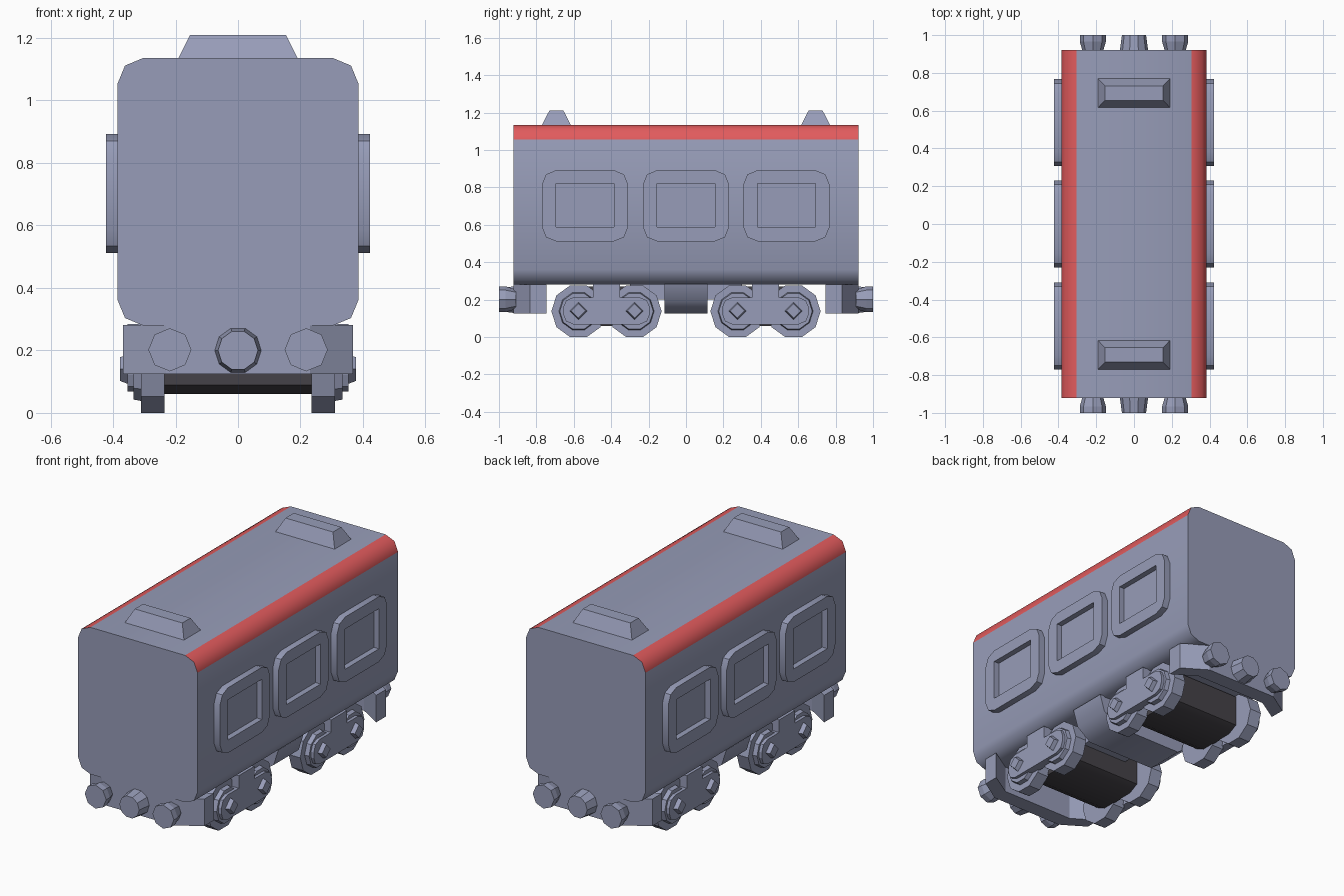
import bpy, bmesh, math

cube = bpy.data.objects.get("Cube")
if cube:
    bpy.data.objects.remove(cube, do_unlink=True)


def material(name, rgb):
    m = bpy.data.materials.new(name)
    m.use_nodes = True
    m.diffuse_color = (*rgb, 1)
    m.node_tree.nodes["Principled BSDF"].inputs["Base Color"].default_value = (*rgb, 1)
    return m


GREY = material("blue grey", (0.31, 0.335, 0.48))
RED = material("red", (0.76, 0.105, 0.11))
DARK = material("dark grey", (0.06, 0.055, 0.065))


def place(points, axis, at):
    """Put a flat outline on the plane across the axis."""
    if axis == "x":
        return [(at, u, v) for u, v in points]
    if axis == "y":
        return [(u, at, v) for u, v in points]
    return [(u, v, at) for u, v in points]


def loft(name, axis, rings, mat, smooth=0):
    """Capped skin through (outline, position) rings of equal count."""
    bm = bmesh.new()
    loops = [[bm.verts.new(p) for p in place(pts, axis, at)] for pts, at in rings]
    for a, b in zip(loops, loops[1:]):
        for i in range(len(a)):
            j = (i + 1) % len(a)
            bm.faces.new((a[i], a[j], b[j], b[i]))
    bm.faces.new(loops[0])
    bm.faces.new(loops[-1])
    bmesh.ops.remove_doubles(bm, verts=bm.verts, dist=0.0001)
    bmesh.ops.recalc_face_normals(bm, faces=bm.faces)
    mesh = bpy.data.meshes.new(name)
    bm.to_mesh(mesh)
    bm.free()
    mesh.materials.append(mat)
    if smooth:
        mesh.shade_smooth()
        mesh.set_sharp_from_angle(angle=math.radians(smooth))
    obj = bpy.data.objects.new(name, mesh)
    bpy.context.collection.objects.link(obj)
    return obj


def rounded(cu, cv, w, h, r):
    """Rectangle of half sizes w, h with two-segment corners."""
    pts = []
    for k, (su, sv) in enumerate([(1, 1), (-1, 1), (-1, -1), (1, -1)]):
        for s in range(3):
            a = math.pi / 2 * (k + s / 2)
            pts.append((cu + su * (w - r) + r * math.cos(a),
                        cv + sv * (h - r) + r * math.sin(a)))
    return pts


def ngon(cu, cv, r, n, turn=0.0):
    return [(cu + r * math.cos(turn + math.tau * i / n),
             cv + r * math.sin(turn + math.tau * i / n)) for i in range(n)]


def box(name, x, y, z, mat=GREY):
    return loft(name, "z", [([(x[0], y[0]), (x[1], y[0]), (x[1], y[1]), (x[0], y[1])], h)
                            for h in z], mat)


# Body shell with red roof edges
shell = rounded(0, 0.7075, 0.385, 0.4275, 0.08)
body = loft("body", "y", [(shell, -0.922), (shell, 0.922)], GREY, 50)
body.data.materials.append(RED)
for face in body.data.polygons:
    if 0.2 < face.normal.z < 0.98:
        face.material_index = 1

# Window frames with recessed panes
for side, s in (("right", -1), ("left", 1)):
    for i, y in enumerate((-0.54, 0, 0.537)):
        outer = rounded(y, 0.702, 0.23, 0.19, 0.075)
        inner = rounded(y, 0.705, 0.156, 0.117, 0)
        loft(f"window_{side}_{i + 1}", "x",
             [(outer, s * 0.38), (outer, s * 0.423), (inner, s * 0.423), (inner, s * 0.39)],
             GREY, 40)

# Roof vents
for end, s in (("front", -1), ("back", 1)):
    loft(f"roof_vent_{end}", "z",
         [(rounded(0, s * 0.693, 0.193, 0.079, 0), 1.13),
          (rounded(0, s * 0.693, 0.153, 0.038, 0), 1.21)], GREY)

# Bent end beams, buffers and couplings
for end, s in (("front", -1), ("back", 1)):
    outline = [(-0.368, 0.745), (-0.368, 0.835), (-0.23, 0.922), (0.23, 0.922),
               (0.368, 0.835), (0.368, 0.745), (0.23, 0.83), (-0.23, 0.83)]
    plan = [(x, s * y) for x, y in outline]
    loft(f"end_beam_{end}", "z", [(plan, 0.125), (plan, 0.282)], GREY)
    for side, x in (("right", -0.218), ("left", 0.218)):
        loft(f"buffer_{end}_{side}", "y",
             [(ngon(x, 0.202, r, 8), s * y)
              for r, y in ((0.053, 0.91), (0.069, 0.965), (0.069, 1.0))], GREY)
    loft(f"coupling_{end}", "y",
         [(ngon(0, 0.2, 0.076, 10), s * 0.91), (ngon(0, 0.2, 0.064, 10), s * 1.0)], GREY)

# Tapered tank and sill under the middle
loft("centre_tank", "y",
     [([(-0.34, 0.285), (-0.31, 0.19), (-0.22, 0.125), (0.22, 0.125),
        (0.31, 0.19), (0.34, 0.285)], y) for y in (-0.115, 0.115)], GREY, 50)
box("centre_sill", (-0.15, 0.15), (-0.3, 0.3), (0.2, 0.285))

# Two bogies
for end, by in (("front", -0.425), ("back", 0.425)):
    loft(f"bogie_core_{end}", "x",
         [([(by - 0.17, 0.27), (by - 0.17, 0.09), (by - 0.11, 0.06),
            (by + 0.11, 0.06), (by + 0.17, 0.09), (by + 0.17, 0.27)], x)
          for x in (-0.24, 0.24)], DARK, 50)
    for side, s in (("right", -1), ("left", 1)):
        label = f"{end}_{side}"
        frame = rounded(by, 0.14, 0.232, 0.072, 0.055)
        loft(f"bogie_frame_{label}", "x", [(frame, s * 0.3), (frame, s * 0.353)], GREY)
        box(f"bogie_bracket_{label}", (s * 0.25, s * 0.353),
            (by - 0.072, by + 0.072), (0.2, 0.285))
        for i, y in enumerate((by - 0.15, by + 0.15)):
            # Wheel with a stepped outer rim
            turn = math.pi / 10 * 2
            loft(f"wheel_{label}_{i + 1}", "x",
                 [(ngon(y, 0.138, r, 10, turn), s * x)
                  for r, x in ((0.145, 0.235), (0.145, 0.31),
                               (0.105, 0.31), (0.1, 0.335))], GREY)
            loft(f"axle_box_{label}_{i + 1}", "x",
                 [(ngon(y, 0.14, 0.05, 4), s * 0.345),
                  (ngon(y, 0.14, 0.038, 4), s * 0.377)], GREY)
